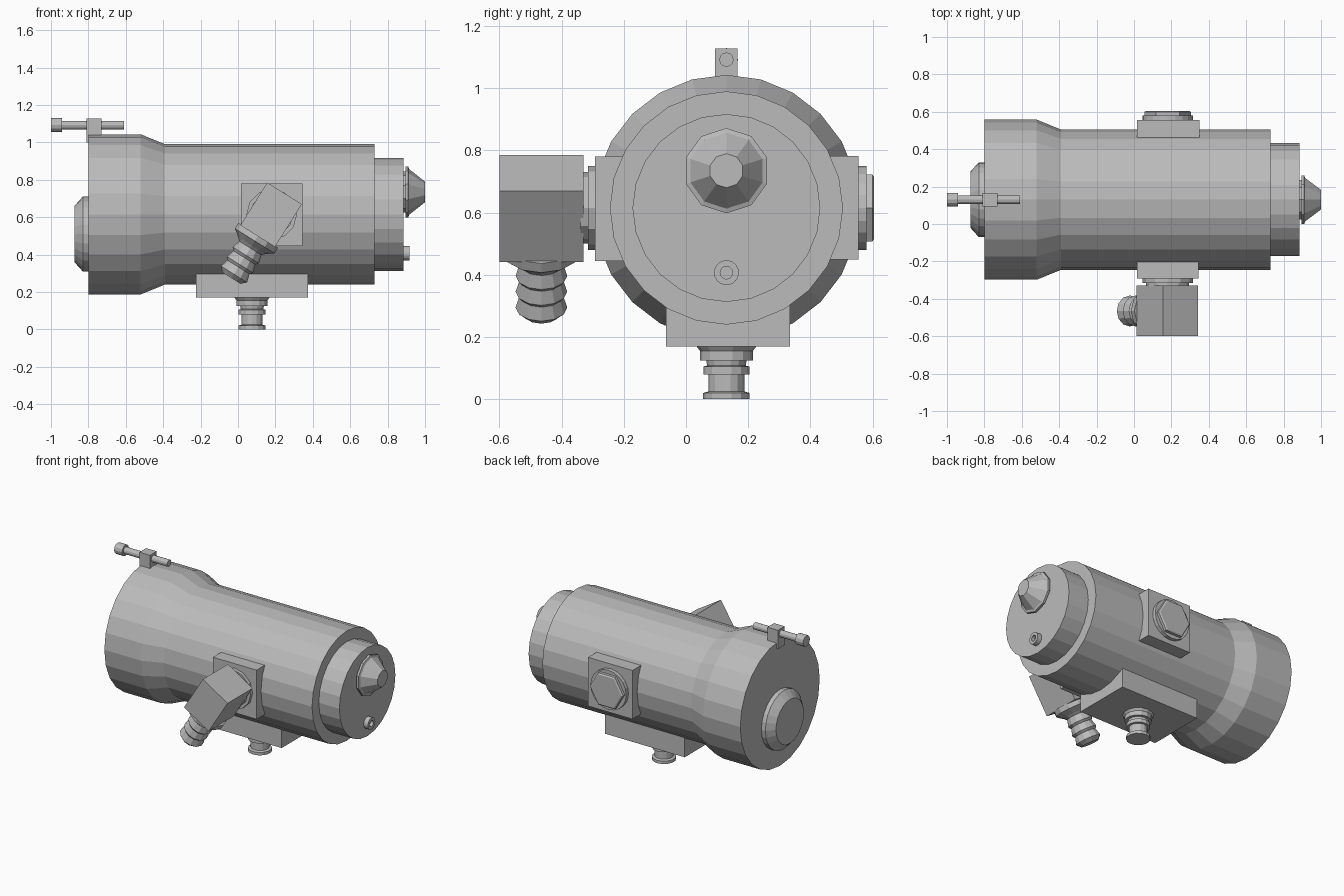
import bpy, bmesh, math
from mathutils import Vector, Matrix

cube = bpy.data.objects.get("Cube")
if cube:
    bpy.data.objects.remove(cube)

metal = bpy.data.materials.new("grey metal")
metal.use_nodes = True
GREY = (0.5, 0.5, 0.5, 1)
metal.diffuse_color = GREY
metal.node_tree.nodes["Principled BSDF"].inputs["Base Color"].default_value = GREY


def finish(name, bm):
    bmesh.ops.recalc_face_normals(bm, faces=bm.faces)
    mesh = bpy.data.meshes.new(name)
    bm.to_mesh(mesh)
    bm.free()
    mesh.materials.append(metal)
    obj = bpy.data.objects.new(name, mesh)
    bpy.context.collection.objects.link(obj)
    return obj


def lathe(name, origin, axis, profile, sides, start=0.0):
    """Turned part: profile is (distance along axis, radius)."""
    axis = Vector(axis).normalized()
    side = Vector((0, 1, 0)) if abs(axis.y) < 0.9 else Vector((0, 0, 1))
    other = axis.cross(side)
    bm = bmesh.new()
    rings = []
    for dist, radius in profile:
        ring = []
        for i in range(sides):
            a = start + math.tau * i / sides
            ring.append(bm.verts.new(Vector(origin) + axis * dist
                        + (side * math.cos(a) + other * math.sin(a)) * radius))
        rings.append(ring)
    for low, high in zip(rings, rings[1:]):
        for i in range(sides):
            j = (i + 1) % sides
            bm.faces.new((low[i], low[j], high[j], high[i]))
    bm.faces.new(rings[0])
    bm.faces.new(rings[-1])
    return finish(name, bm)


def box(name, low, high, turn=0.0):
    """Block between two corners, turned about its own y axis."""
    low, high = Vector(low), Vector(high)
    bm = bmesh.new()
    bmesh.ops.create_cube(bm, size=1, matrix=Matrix.Translation((low + high) / 2)
                          @ Matrix.Rotation(turn, 4, 'Y')
                          @ Matrix.Diagonal((*(high - low), 1)))
    return finish(name, bm)


Y = 0.13      # main axis
Z = 0.615
X = (1, 0, 0)

# Housing with wide rear bell and front collar
lathe("housing", (0, Y, Z), X,
      [(-0.8, 0.428), (-0.52, 0.428), (-0.39, 0.375), (0.73, 0.375),
       (0.73, 0.302), (0.885, 0.302)], 24)

# Rear cap
lathe("rear_cap", (-0.8, Y, 0.51), X,
      [(-0.075, 0.15), (-0.03, 0.2), (0.02, 0.2)], 24)

# Conical nozzle
lathe("nozzle", (0.88, Y, 0.735), X,
      [(0, 0.11), (0.015, 0.11), (0.015, 0.137), (0.03, 0.137),
       (0.035, 0.122), (0.12, 0.055)], 10, math.pi / 2)

# Socket screw with a hexagonal recess
lathe("screw_head", (0.88, Y, 0.407), X, [(0, 0.04), (0.037, 0.04), (0.037, 0.02), (0.015, 0.02)], 18)

# Clamp block and its screw on the bell
box("clamp_block", (-0.81, Y - 0.036, 1.0), (-0.73, Y + 0.036, 1.128))
lathe("clamp_screw", (-1, Y, 1.092), X,
      [(0, 0.037), (0.06, 0.037), (0.06, 0.023), (0.39, 0.023)], 12)

# Mounting pads
box("front_pad", (0.015, -0.292, 0.445), (0.345, 0, 0.78))
box("back_pad", (0.015, 0.3, 0.45), (0.35, 0.555, 0.782))
box("bottom_pad", (-0.225, -0.065, 0.17), (0.375, 0.335, 0.36))

# Hexagonal plug with washer at the back
lathe("plug_washer", (0.18, 0.55, Z), (0, 1, 0), [(0, 0.135), (0.03, 0.135)], 20)
lathe("plug_hexagon", (0.18, 0.575, Z), (0, 1, 0),
      [(0, 0.125), (0.024, 0.125), (0.03, 0.115)], 6, math.pi / 6)

# Drain fitting underneath
lathe("drain_fitting", (0.075, Y, 0), (0, 0, 1),
      [(0, 0.075), (0.02, 0.075), (0.025, 0.058), (0.08, 0.058), (0.08, 0.074),
       (0.105, 0.074), (0.108, 0.062), (0.125, 0.065), (0.125, 0.085),
       (0.155, 0.085), (0.175, 0.1)], 14)

# Elbow: neck, tilted block and barbed hose tail
lathe("elbow_neck", (0.18, -0.28, Z), (0, -1, 0),
      [(0, 0.135), (0.035, 0.135), (0.035, 0.115), (0.06, 0.115)], 12)
TILT = math.radians(32)
centre = Vector((0.177, -0.465, 0.613))
half = Vector((0.109, 0.135, 0.135))
box("elbow_block", centre - half, centre + half, TILT)

tail = [(0.13, 0.125), (0.165, 0.125), (0.195, 0.085)]
for k in range(3):
    tail += [(0.21 + k * 0.06, 0.07), (0.255 + k * 0.06, 0.083)]
tail += [(0.395, 0.062), (0.4, 0.058)]
lathe("hose_tail", centre, (-math.sin(TILT), 0, -math.cos(TILT)), tail, 12)
